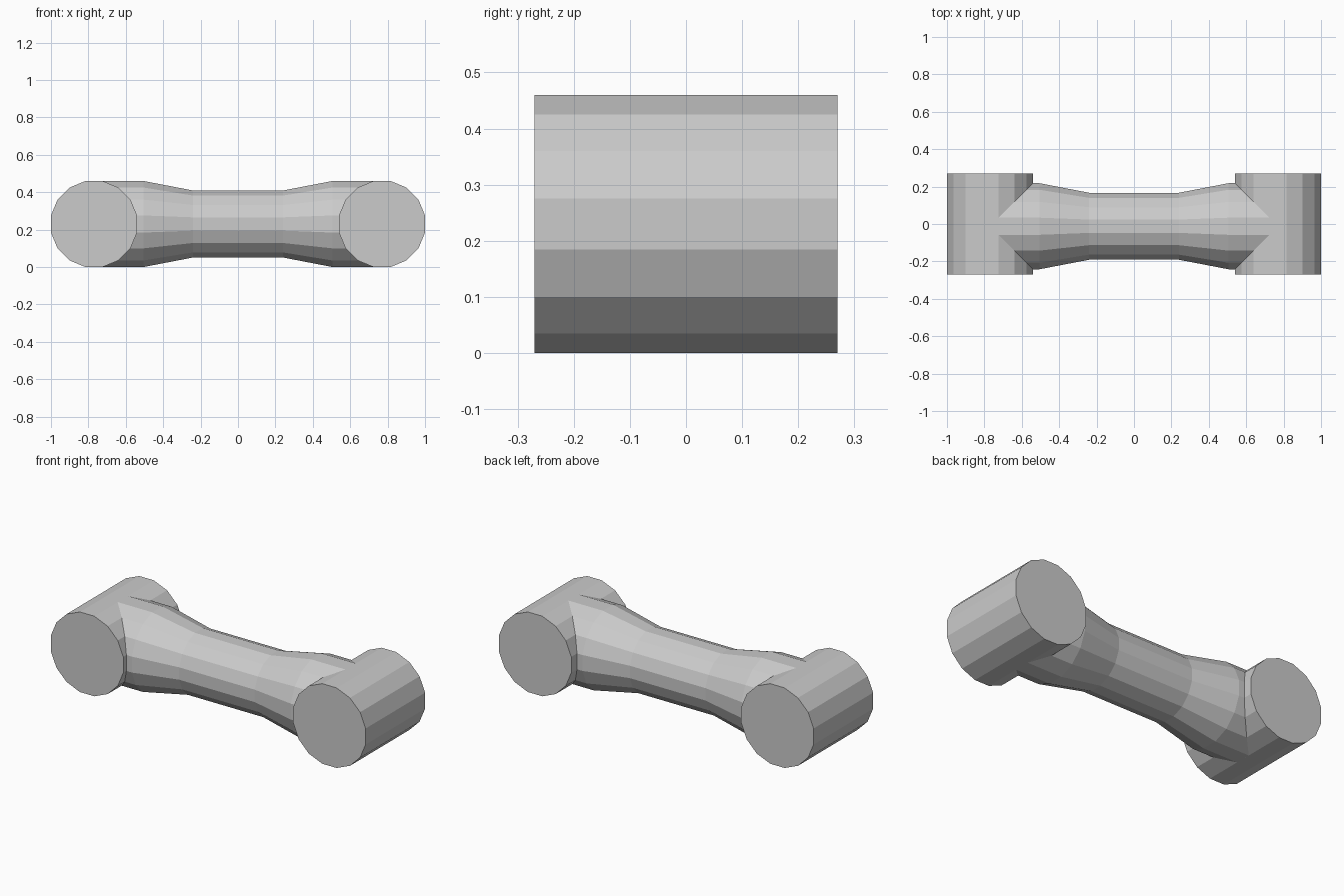
import bpy, bmesh, math

if "Cube" in bpy.data.objects:
    bpy.data.objects.remove(bpy.data.objects["Cube"])

SIDES = 16
Z = 0.23                                  # height of all axes
K = 1 / math.cos(math.pi / SIDES)         # flat-to-centre distance -> corner radius


def lathe(name, stations, place):
    """Skin 16-sided rings given as (position, flat radius) along an axis."""
    bm = bmesh.new()
    rings = []
    for t, r in stations:
        ring = []
        for i in range(SIDES):
            a = 2 * math.pi * (i + 0.5) / SIDES
            ring.append(bm.verts.new(place(t, r * K * math.cos(a), r * K * math.sin(a))))
        rings.append(ring)
    for a, b in zip(rings, rings[1:]):
        for i in range(SIDES):
            j = (i + 1) % SIDES
            bm.faces.new((a[i], a[j], b[j], b[i]))
    bm.faces.new(rings[0])
    bm.faces.new(rings[-1])
    bmesh.ops.recalc_face_normals(bm, faces=bm.faces)
    mesh = bpy.data.meshes.new(name)
    bm.to_mesh(mesh)
    bm.free()
    obj = bpy.data.objects.new(name, mesh)
    bpy.context.collection.objects.link(obj)
    return obj


# Cross cylinders at both ends
for side, x in (("left", -0.77), ("right", 0.77)):
    lathe(side + "_end_cylinder", [(-0.27, 0.23), (0.27, 0.23)],
          lambda t, u, v, x=x: (x + u, t, Z + v))

# Waisted shaft, set slightly towards the front; ends buried at the cylinders' top flats
half = [(0.24, 0.179), (0.505, 0.23), (0.724, 0.23)]
shaft = [(-t, r) for t, r in reversed(half)] + half
lathe("shaft", shaft, lambda t, u, v: (t, u - 0.012, Z + v))
